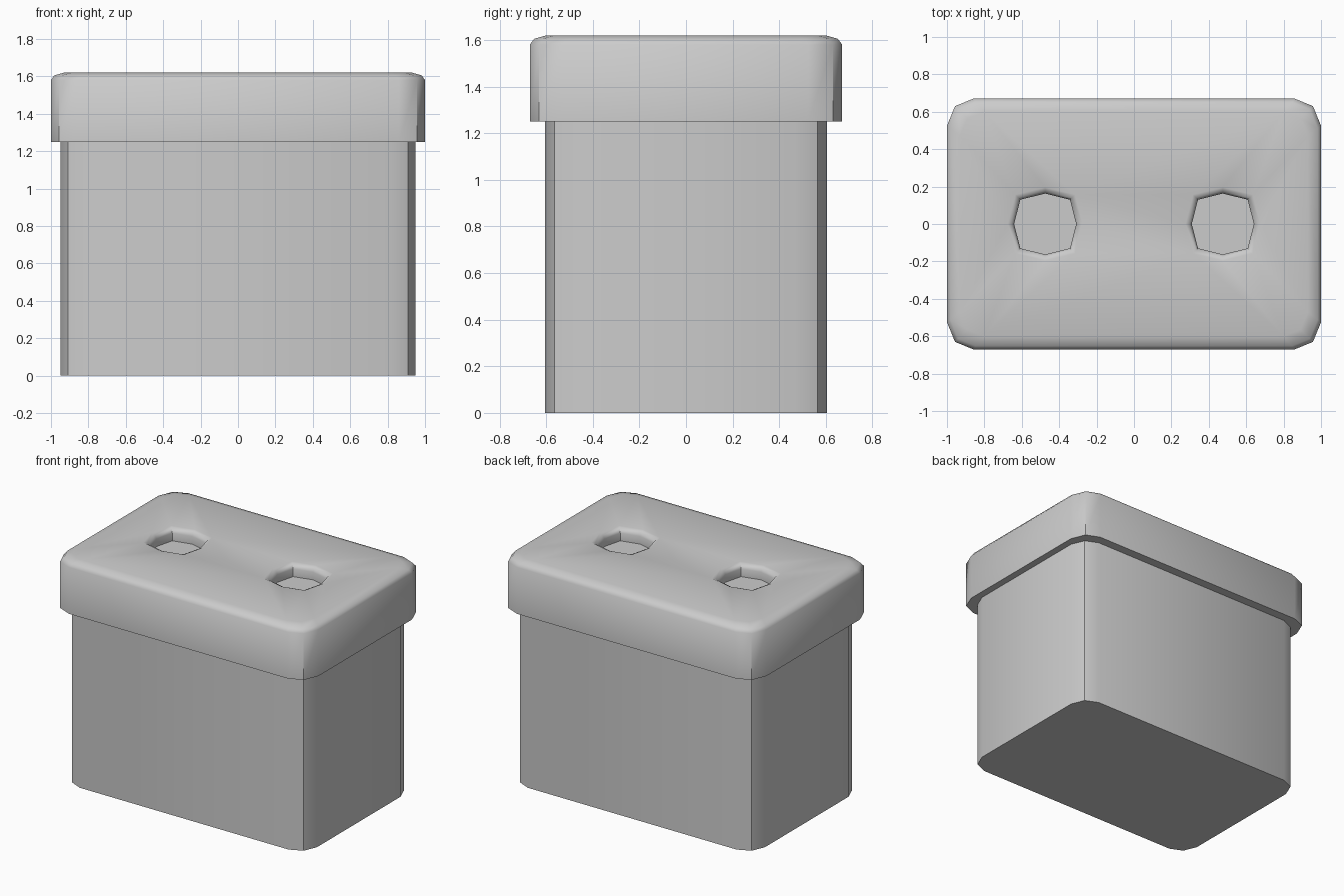
import bpy, bmesh, math

if "Cube" in bpy.data.objects:
    bpy.data.objects.remove(bpy.data.objects["Cube"])


def outline(quarter, inset=0.0):
    """Mirror one corner's points into a full counter-clockwise loop."""
    w, d = quarter[0][0], quarter[-1][1]
    q = [(x * (1 - inset / w), y * (1 - inset / d)) for x, y in quarter]
    return (q + [(-x, y) for x, y in reversed(q)]
            + [(-x, -y) for x, y in q] + [(x, -y) for x, y in reversed(q)])


def octagon(cx, r):
    """Slightly squarish eight-sided hole outline."""
    pts = []
    for i in range(8):
        a, k = i * math.pi / 4, r * (1.13 if i % 2 else 1.0)
        pts.append((cx + k * math.cos(a), k * math.sin(a) * 0.98))
    return pts


def ring(bm, pts, z):
    return [bm.verts.new((x, y, z)) for x, y in pts]


def skin(bm, rings):
    """Join consecutive rings with quads."""
    for a, b in zip(rings, rings[1:]):
        n = len(a)
        for i in range(n):
            j = (i + 1) % n
            bm.faces.new((a[i], a[j], b[j], b[i]))


def loop_edges(bm, r):
    return [bm.edges.get((r[i], r[(i + 1) % len(r)])) for i in range(len(r))]


def finish(bm, name):
    bmesh.ops.recalc_face_normals(bm, faces=bm.faces[:])
    me = bpy.data.meshes.new(name)
    bm.to_mesh(me)
    bm.free()
    ob = bpy.data.objects.new(name, me)
    bpy.context.collection.objects.link(ob)
    bpy.ops.object.select_all(action='DESELECT')
    ob.select_set(True)
    bpy.context.view_layer.objects.active = ob
    bpy.ops.object.shade_smooth_by_angle(angle=math.radians(42))


BODY = [(0.95, 0.47), (0.91, 0.565), (0.82, 0.605)]
LID = [(1.0, 0.525), (0.957, 0.63), (0.86, 0.67)]
FLOOR_Z = 1.53

# Body: its top closes off the lid holes
bm = bmesh.new()
low = ring(bm, outline(BODY), 0)
high = ring(bm, outline(BODY), FLOOR_Z)
skin(bm, [low, high])
bm.faces.new(low)
bm.faces.new(high)
finish(bm, "bin_body")

# Lid: underside ledge, wall and rounded top rim
bm = bmesh.new()
rings = [ring(bm, outline(BODY), 1.25)]
for inset, z in [(0, 1.25), (0, 1.58), (0.018, 1.605), (0.07, 1.62)]:
    rings.append(ring(bm, outline(LID, inset), z))
skin(bm, rings)
top_edges = loop_edges(bm, rings[-1])

# Two holes with softened edges
for cx in (-0.475, 0.475):
    hole = [ring(bm, octagon(cx, r), z) for r, z in
            [(0.2, 1.62), (0.178, 1.61), (0.166, 1.585), (0.166, FLOOR_Z)]]
    skin(bm, hole)
    top_edges += loop_edges(bm, hole[0])

# Lid top surface around the holes
bmesh.ops.triangle_fill(bm, use_beauty=True, use_dissolve=False, edges=top_edges)
finish(bm, "bin_lid")
